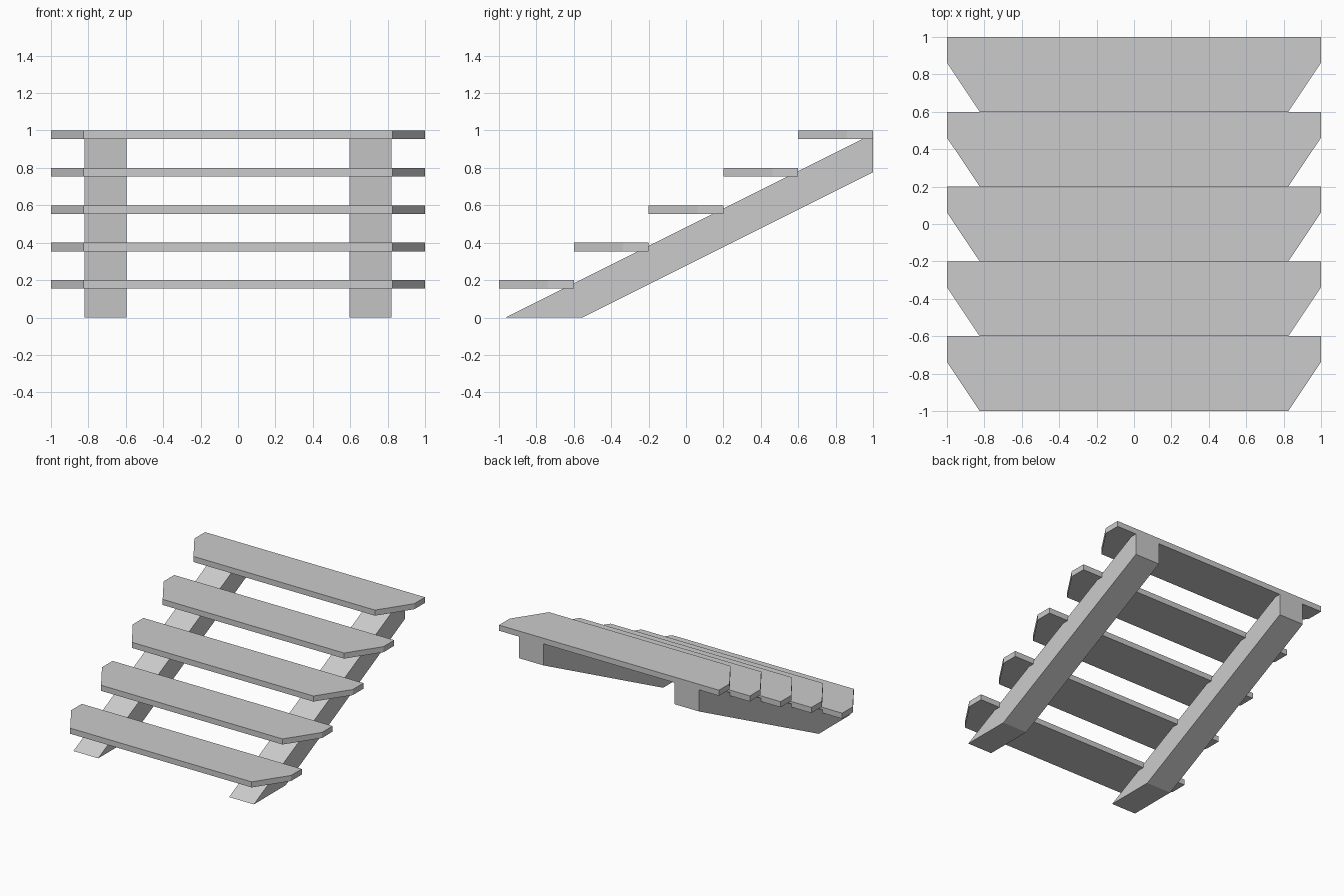
import bpy
import bmesh
from mathutils import Vector

cube = bpy.data.objects.get("Cube")
if cube:
    bpy.data.objects.remove(cube, do_unlink=True)

# Single plain grey
grey = bpy.data.materials.new("plain_grey")
grey.use_nodes = True
colour = (0.6, 0.6, 0.6, 1)
grey.diffuse_color = colour
grey.node_tree.nodes["Principled BSDF"].inputs["Base Color"].default_value = colour


def extruded(name, outline, direction):
    """Solid made by sweeping a closed outline along a direction."""
    bm = bmesh.new()
    face = bm.faces.new([bm.verts.new(p) for p in outline])
    swept = bmesh.ops.extrude_face_region(bm, geom=[face])["geom"]
    moved = [v for v in swept if isinstance(v, bmesh.types.BMVert)]
    bmesh.ops.translate(bm, verts=moved, vec=Vector(direction))
    bmesh.ops.recalc_face_normals(bm, faces=bm.faces)
    mesh = bpy.data.meshes.new(name)
    bm.to_mesh(mesh)
    bm.free()
    mesh.materials.append(grey)
    obj = bpy.data.objects.new(name, mesh)
    bpy.context.collection.objects.link(obj)
    return obj


# Treads: flat planks with angled front corners
STEPS, DEPTH, RISE, THICK = 5, 0.4, 0.2, 0.046
half_plank = [(0.825, 0), (1, 0.262), (1, DEPTH)]
plank = half_plank + [(-x, y) for x, y in reversed(half_plank)]
for i in range(STEPS):
    tread = extruded(f"tread_{i + 1}", [(x, y, 0) for x, y in plank], (0, 0, THICK))
    tread.location = (0, -1 + DEPTH * i, RISE * (i + 1) - THICK)

# Stringers: sloping beams cut level at the floor and upright at the back
beam = [(-0.965, 0), (-0.553, 0), (1, 0.777), (1, 0.982)]
for name, x in (("left_stringer", 0.595), ("right_stringer", -0.82)):
    extruded(name, [(x, y, z) for y, z in beam], (0.225, 0, 0))
